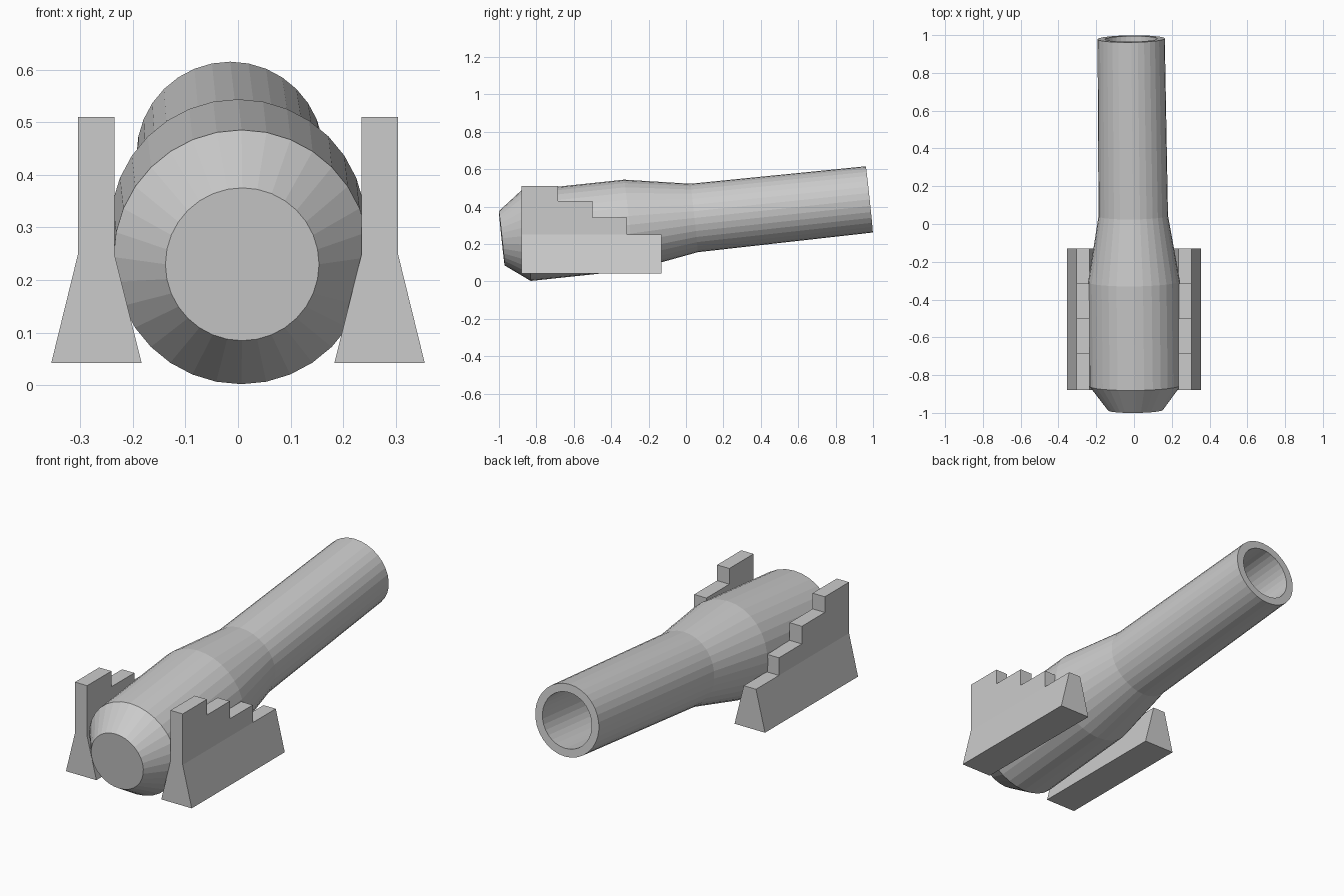
import bpy, bmesh, math
from mathutils import Vector

if "Cube" in bpy.data.objects:
    bpy.data.objects.remove(bpy.data.objects["Cube"])

SIDES = 32


def finish(name, bm):
    bmesh.ops.recalc_face_normals(bm, faces=bm.faces)
    mesh = bpy.data.meshes.new(name)
    bm.to_mesh(mesh)
    bm.free()
    obj = bpy.data.objects.new(name, mesh)
    bpy.context.collection.objects.link(obj)
    return obj


def lathe(name, profile, start, end):
    """Revolve (distance, radius) pairs about the line start-end, capping both ends."""
    bm = bmesh.new()
    rings = []
    for dist, radius in profile:
        rings.append([bm.verts.new((radius * math.cos(a), radius * math.sin(a), dist))
                      for a in (2 * math.pi * i / SIDES for i in range(SIDES))])
    for lower, upper in zip(rings, rings[1:]):
        for i in range(SIDES):
            j = (i + 1) % SIDES
            bm.faces.new((lower[i], lower[j], upper[j], upper[i]))
    bm.faces.new(rings[0])
    bm.faces.new(rings[-1])
    obj = finish(name, bm)
    obj.location = start
    obj.rotation_mode = 'QUATERNION'
    obj.rotation_quaternion = (end - start).to_track_quat('Z', 'Y')
    return obj


# Barrel: chamfered breech, thick chamber, taper, tube, then the bore
breech = Vector((0.008, -0.985, 0.23))
muzzle = Vector((-0.015, 0.98, 0.438))
length = (muzzle - breech).length
lathe("barrel", [(0, 0.146), (0.13, 0.243), (0.684, 0.243), (1.034, 0.184),
                 (length, 0.178), (length, 0.138), (0.8, 0.138)], breech, muzzle)

# Side bracket: stepped upper wall on a flared foot
WAIST, FOOT = 0.25, 0.042
steps = [(-0.13, WAIST), (-0.315, WAIST), (-0.315, 0.34), (-0.50, 0.34), (-0.50, 0.43),
         (-0.685, 0.43), (-0.685, 0.51), (-0.88, 0.51), (-0.88, WAIST)]
foot = [(-0.88, FOOT), (-0.13, FOOT)]
bm = bmesh.new()
walls = []
for x_top, x_foot in ((0.235, 0.183), (0.304, 0.355)):
    wall = [bm.verts.new((x_top, y, z)) for y, z in steps]
    wall += [bm.verts.new((x_foot, y, z)) for y, z in foot]
    bm.faces.new(wall[1:9])
    bm.faces.new((wall[0], wall[1], wall[8], wall[9], wall[10]))
    walls.append(wall)
count = len(walls[0])
for i in range(count):
    j = (i + 1) % count
    bm.faces.new((walls[0][i], walls[0][j], walls[1][j], walls[1][i]))
brackets = finish("side_brackets", bm)
brackets.modifiers.new("mirror", 'MIRROR').use_axis = (True, False, False)
